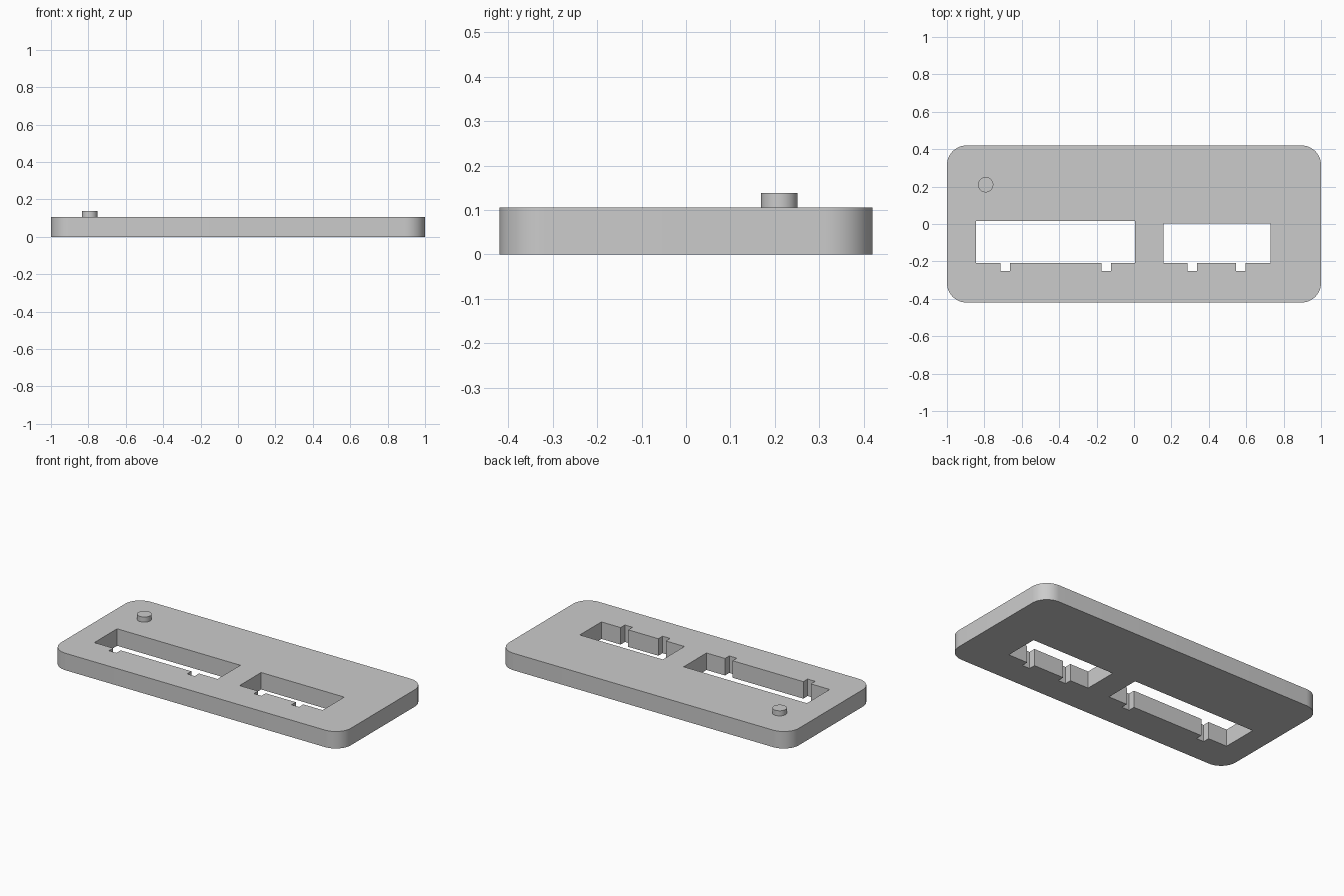
import bpy
import bmesh
import math
from mathutils import Vector

cube = bpy.data.objects.get("Cube")
if cube:
    bpy.data.objects.remove(cube, do_unlink=True)

HALF_X, HALF_Y, THICK = 1.0, 0.42, 0.106
CORNER = 0.105

grey = bpy.data.materials.new("plain grey")
grey.use_nodes = True
colour = (0.6, 0.6, 0.6, 1)
grey.diffuse_color = colour
grey.node_tree.nodes["Principled BSDF"].inputs["Base Color"].default_value = colour


def make_object(name, bm):
    bmesh.ops.recalc_face_normals(bm, faces=bm.faces)
    mesh = bpy.data.meshes.new(name)
    bm.to_mesh(mesh)
    bm.free()
    mesh.materials.append(grey)
    obj = bpy.data.objects.new(name, mesh)
    bpy.context.collection.objects.link(obj)
    return obj


def prism(name, outline, z0, z1):
    """Extrude a closed outline from z0 to z1."""
    bm = bmesh.new()
    face = bm.faces.new([bm.verts.new((x, y, z0)) for x, y in outline])
    new = bmesh.ops.extrude_face_region(bm, geom=[face])["geom"]
    top = [v for v in new if isinstance(v, bmesh.types.BMVert)]
    bmesh.ops.translate(bm, verts=top, vec=Vector((0, 0, z1 - z0)))
    return make_object(name, bm)


def arc(cx, cy, r, start, sweep, steps):
    angles = [math.radians(start + sweep * i / steps) for i in range(steps + 1)]
    return [(cx + r * math.cos(a), cy + r * math.sin(a)) for a in angles]


def slot_outline(x0, x1, y0, y1, notches, drop=0.042, width=0.052):
    """Rectangle with small square notches along its front edge."""
    pts = [(x0, y0)]
    for n in notches:
        a, b = n - width / 2, n + width / 2
        pts += [(a, y0), (a, y0 - drop), (b, y0 - drop), (b, y0)]
    return pts + [(x1, y0), (x1, y1), (x0, y1)]


# Rounded plate
outline = []
for i, (sx, sy) in enumerate([(1, 1), (-1, 1), (-1, -1), (1, -1)]):
    outline += arc(sx * (HALF_X - CORNER), sy * (HALF_Y - CORNER), CORNER, 90 * i, 90, 12)
plate = prism("plate", outline, 0, THICK)

# Two notched slots cut right through
slots = {
    "long_slot_cutter": slot_outline(-0.845, 0.005, -0.209, 0.016, (-0.689, -0.149)),
    "short_slot_cutter": slot_outline(0.157, 0.73, -0.209, 0.004, (0.311, 0.571)),
}
for name, pts in slots.items():
    cutter = prism(name, pts, -0.1, THICK + 0.1)
    cutter.hide_render = True
    cutter.hide_set(True)
    cut = plate.modifiers.new(name, 'BOOLEAN')
    cut.operation = 'DIFFERENCE'
    cut.solver = 'EXACT'
    cut.object = cutter

# Bake the cuts into the plate and drop the cutters
bpy.context.view_layer.update()
baked = bpy.data.meshes.new_from_object(plate.evaluated_get(bpy.context.evaluated_depsgraph_get()))
plate.modifiers.clear()
plate.data = baked
for name in slots:
    bpy.data.objects.remove(bpy.data.objects[name], do_unlink=True)

# Small round peg on the top face
peg = prism("peg", arc(-0.793, 0.21, 0.041, 0, 360, 32)[:-1], THICK - 0.005, 0.138)

# Smooth the rounded walls, keep edges sharp
for obj in (plate, peg):
    bpy.ops.object.select_all(action='DESELECT')
    obj.select_set(True)
    bpy.context.view_layer.objects.active = obj
    bpy.ops.object.shade_smooth_by_angle(angle=math.radians(30))
